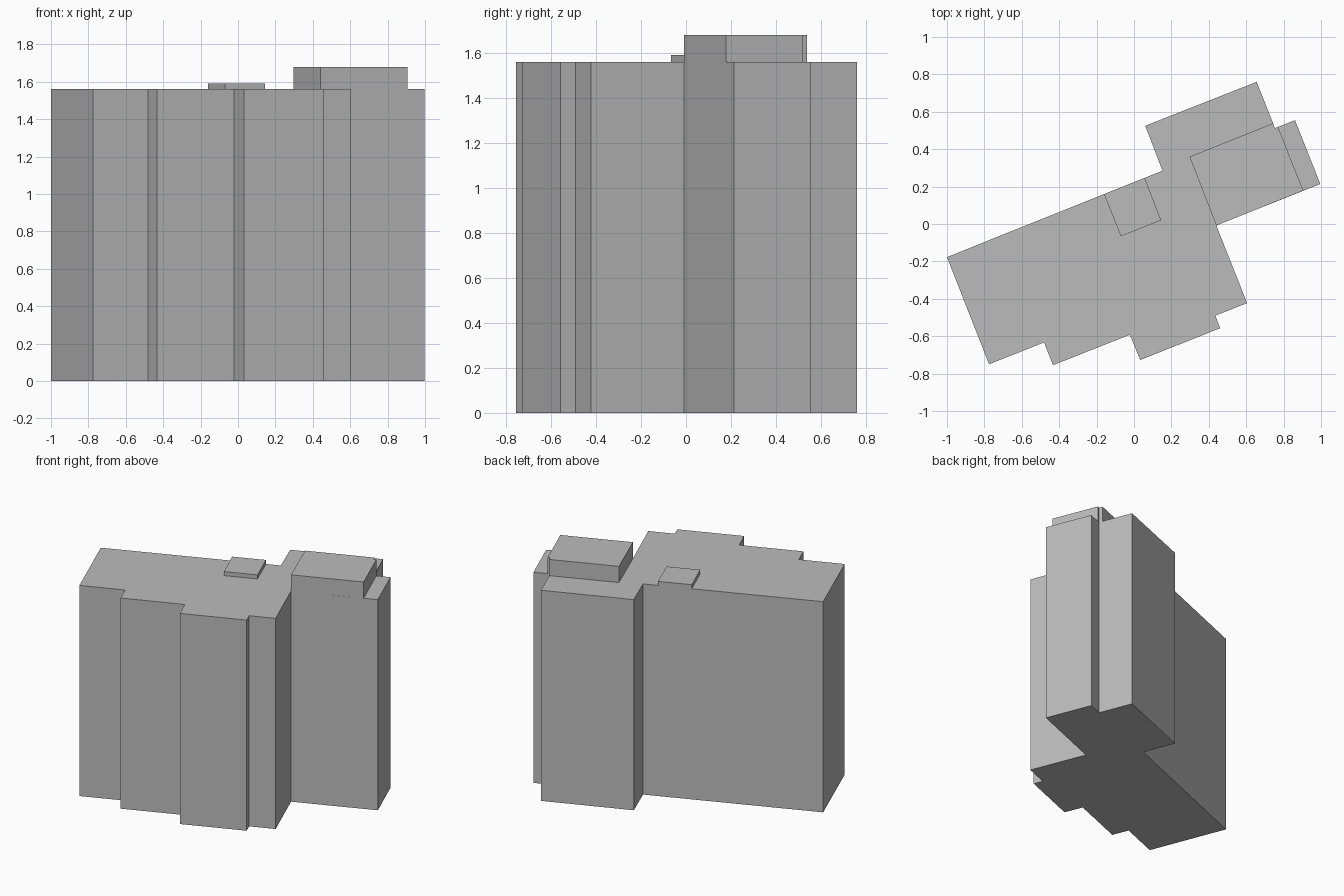
import bpy
import bmesh

cube = bpy.data.objects.get("Cube")
if cube:
    bpy.data.objects.remove(cube, do_unlink=True)

ROOF = 1.56

# Plain grey shared by all the massing
grey = bpy.data.materials.new("concrete grey")
grey.use_nodes = True
COLOUR = (0.5, 0.5, 0.5, 1)
grey.diffuse_color = COLOUR
grey.node_tree.nodes["Principled BSDF"].inputs["Base Color"].default_value = COLOUR


def extrude_plan(name, plan, bottom, top):
    """Raise a floor plan into a closed prism."""
    bm = bmesh.new()
    base = bm.faces.new([bm.verts.new((x, y, bottom)) for x, y in plan])
    raised = bmesh.ops.extrude_face_region(bm, geom=[base], use_keep_orig=True)["geom"]
    verts = [v for v in raised if isinstance(v, bmesh.types.BMVert)]
    bmesh.ops.translate(bm, verts=verts, vec=(0, 0, top - bottom))
    bmesh.ops.recalc_face_normals(bm, faces=bm.faces)
    mesh = bpy.data.meshes.new(name)
    bm.to_mesh(mesh)
    bm.free()
    mesh.materials.append(grey)
    obj = bpy.data.objects.new(name, mesh)
    bpy.context.collection.objects.link(obj)
    return obj


# Main block with stepped front and rear wing
extrude_plan("main_block", [
    (-1, -0.177), (-0.775, -0.75), (-0.481, -0.633), (-0.433, -0.755),
    (-0.022, -0.592), (0.033, -0.727), (0.461, -0.557), (0.435, -0.49),
    (0.605, -0.423), (0.44, -0.008), (0.996, 0.214), (0.861, 0.555),
    (0.754, 0.512), (0.656, 0.76), (0.06, 0.525), (0.152, 0.285),
], 0, ROOF)

# Tall rooftop storey flush with the side wing
extrude_plan("roof_storey", [
    (0.44, -0.008), (0.905, 0.178), (0.77, 0.519), (0.754, 0.512),
    (0.743, 0.538), (0.297, 0.36),
], ROOF, 1.68)

# Low rooftop hatch flush with the rear wall
extrude_plan("roof_hatch", [
    (-0.16, 0.16), (-0.07, -0.066), (0.145, 0.02), (0.057, 0.247),
], ROOF, 1.59)
